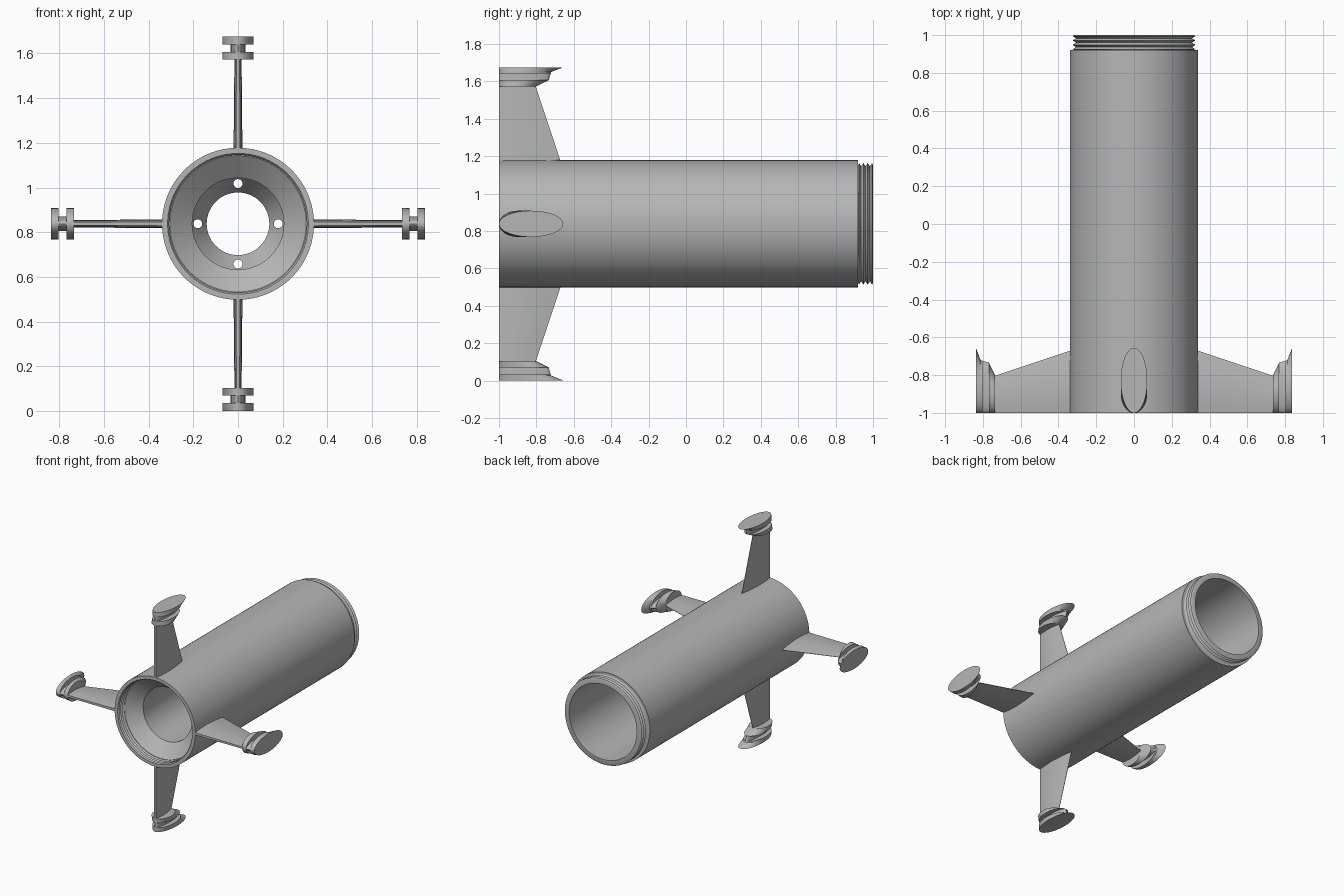
import bpy, bmesh, math
from mathutils import Matrix, Vector

if "Cube" in bpy.data.objects:
    bpy.data.objects.remove(bpy.data.objects["Cube"], do_unlink=True)

AXIS_Z = 0.838
SEG = 96

grey = bpy.data.materials.new("plain_grey")
grey.use_nodes = True
colour = (0.47, 0.47, 0.47, 1)
grey.diffuse_color = colour
grey.node_tree.nodes["Principled BSDF"].inputs["Base Color"].default_value = colour


def loft(name, rings, turn=0.0, closed=False):
    """Skin a list of point rings; cap the ends, or join last to first."""
    bm = bmesh.new()
    loops = [[bm.verts.new(p) for p in ring] for ring in rings]
    n = len(loops[0])
    pairs = list(zip(loops, loops[1:]))
    if closed:
        pairs.append((loops[-1], loops[0]))
    else:
        bm.faces.new(loops[0])
        bm.faces.new(loops[-1])
    for a, b in pairs:
        for i in range(n):
            j = (i + 1) % n
            bm.faces.new((a[i], a[j], b[j], b[i]))
    bmesh.ops.recalc_face_normals(bm, faces=bm.faces)
    place = Matrix.Translation((0, 0, AXIS_Z)) @ Matrix.Rotation(turn, 4, 'Y')
    bmesh.ops.transform(bm, matrix=place, verts=bm.verts)
    mesh = bpy.data.meshes.new(name)
    bm.to_mesh(mesh)
    bm.free()
    mesh.materials.append(grey)
    ob = bpy.data.objects.new(name, mesh)
    bpy.context.collection.objects.link(ob)
    return ob


def circle(r, y, cx=0.0, cz=0.0, n=SEG):
    return [(cx + r * math.cos(2 * math.pi * i / n), y,
             cz + r * math.sin(2 * math.pi * i / n)) for i in range(n)]


def select_only(ob):
    bpy.ops.object.select_all(action='DESELECT')
    ob.select_set(True)
    bpy.context.view_layer.objects.active = ob


def smooth(ob, angle=30):
    select_only(ob)
    bpy.ops.object.shade_smooth_by_angle(angle=math.radians(angle))


def thread(y0, y1, crest, root, teeth):
    """Zigzag radius/position pairs for a screw thread."""
    step = (y1 - y0) / (2 * teeth)
    return [(root if i % 2 else crest, y0 + i * step) for i in range(2 * teeth + 1)]


# Body tube: outer skin, threaded neck, rear bore, inner bulkhead, front funnel
profile = [(0.34, -1.0), (0.34, 0.92), (0.31, 0.92)]
profile += thread(0.925, 0.995, 0.325, 0.307, 3)
profile += [(0.315, 1.0), (0.285, 1.0), (0.285, -0.05), (0.14, -0.05),
            (0.14, -0.1), (0.205, -0.2), (0.205, -0.85), (0.305, -0.93)]
profile += thread(-0.93, -0.99, 0.308, 0.322, 3)
profile += [(0.315, -1.0)]
body = loft("body_tube", [circle(r, y) for r, y in profile], closed=True)

# Four small vent holes through the bulkhead
for k in range(4):
    a = k * math.pi / 2
    cx, cz = 0.18 * math.cos(a), 0.18 * math.sin(a)
    cutter = loft("vent_cutter", [circle(0.02, y, cx, cz, 24) for y in (-0.4, 0.1)])
    cutter.hide_render = True
    mod = body.modifiers.new("vent", 'BOOLEAN')
    mod.operation = 'DIFFERENCE'
    mod.solver = 'EXACT'
    mod.object = cutter
    select_only(body)
    bpy.ops.object.modifier_apply(modifier=mod.name)
    bpy.data.objects.remove(cutter, do_unlink=True)
smooth(body)


def fin_section(r, back, half):
    """Slim lens section, blunt at the front and sharp at the back."""
    shape = [(0, 0.45), (0.2, 0.85), (0.45, 1), (0.75, 0.65), (1, 0.08)]
    side = [(half * w, -1 + (back + 1) * t, r) for t, w in shape]
    return side + [(-x, y, z) for x, y, z in reversed(side)]


def ellipse(r, a, b, n=48):
    """Oval whose front tip touches the front plane."""
    return [(b * math.sin(2 * math.pi * i / n),
             -1 + a - a * math.cos(2 * math.pi * i / n), r) for i in range(n)]


# Fins with a flanged oval shoe at each tip
shoe = [(0.735, 0.1, 0.07), (0.768, 0.133, 0.07), (0.768, 0.133, 0.033),
        (0.803, 0.138, 0.033), (0.803, 0.138, 0.07), (0.812, 0.14, 0.07),
        (0.837, 0.172, 0.07)]
for k, side in enumerate(("top", "left", "bottom", "right")):
    turn = k * math.pi / 2
    fin = loft(side + "_fin", [fin_section(0.32, -0.665, 0.02),
                               fin_section(0.74, -0.805, 0.016)], turn)
    smooth(fin)
    smooth(loft(side + "_fin_shoe", [ellipse(*s) for s in shoe], turn))
